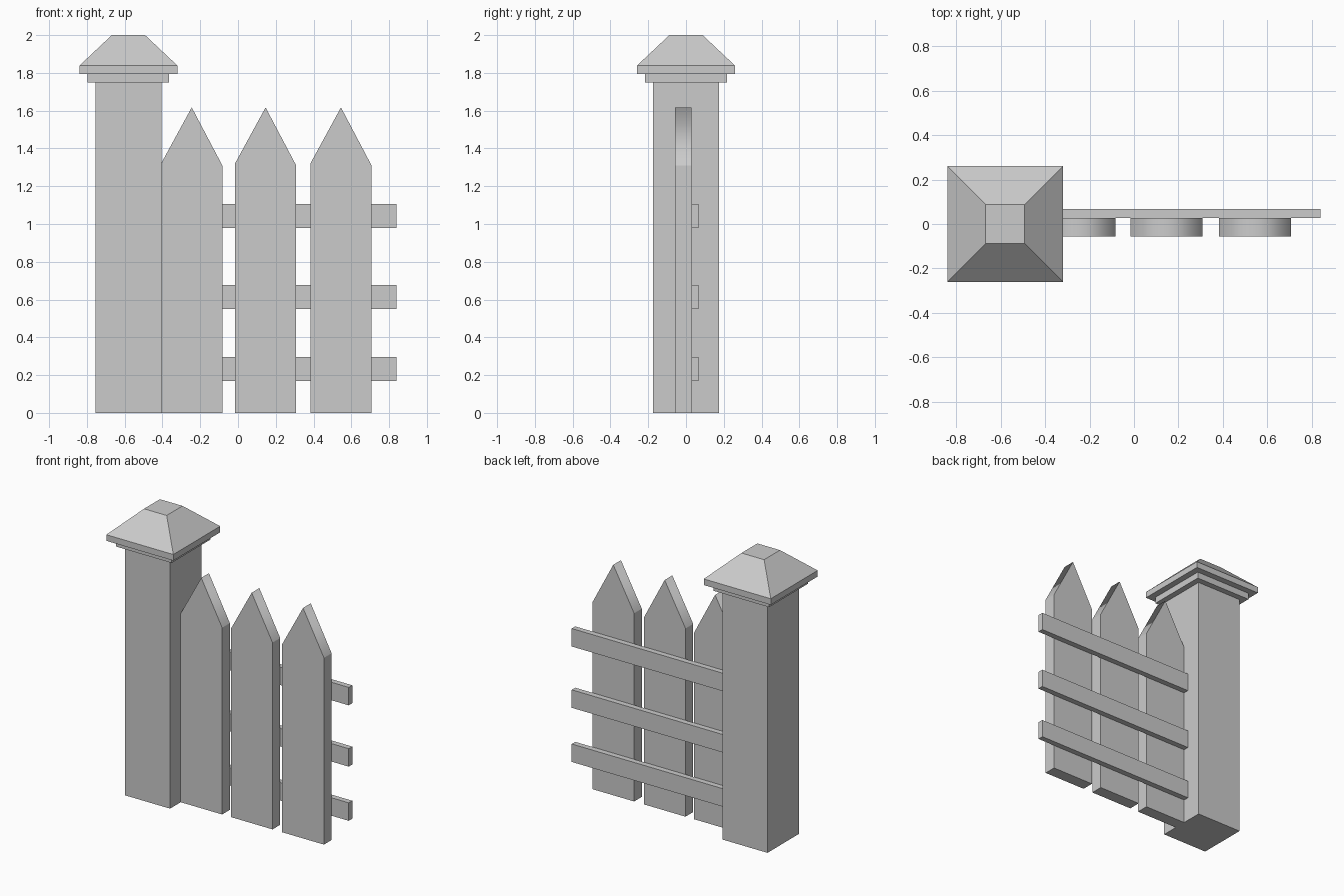
import bpy, bmesh

if "Cube" in bpy.data.objects:
    bpy.data.objects.remove(bpy.data.objects["Cube"])

PX = -0.58  # post centre


def make(name, rings, smooth=()):
    """Skin a list of equal-length vertex rings and cap both ends."""
    bm = bmesh.new()
    vs = [[bm.verts.new(p) for p in r] for r in rings]
    n = len(vs[0])
    for a, b in zip(vs, vs[1:]):
        for i in range(n):
            j = (i + 1) % n
            f = bm.faces.new((a[i], a[j], b[j], b[i]))
            f.smooth = i in smooth
    bm.faces.new(vs[0][::-1])
    bm.faces.new(vs[-1])
    bmesh.ops.recalc_face_normals(bm, faces=bm.faces)
    me = bpy.data.meshes.new(name)
    bm.to_mesh(me)
    bm.free()
    ob = bpy.data.objects.new(name, me)
    bpy.context.collection.objects.link(ob)
    return ob


def square(h, z):
    return [(PX + sx * h, sy * h, z) for sx, sy in ((-1, -1), (1, -1), (1, 1), (-1, 1))]


def extrude_y(name, profile, y0, y1, smooth=()):
    return make(name, [[(x, y, z) for x, z in profile] for y in (y0, y1)], smooth)


# Post, collar and hipped cap
make("post", [square(0.175, 0), square(0.175, 1.75)])
make("post_collar", [square(0.216, 1.75), square(0.216, 1.795)])
make("post_cap", [square(0.26, 1.795), square(0.26, 1.838), square(0.088, 2.0)])

# Pointed pickets, the two sloping faces blend at the tip
for i, cx in enumerate((-0.245, 0.146, 0.545)):
    w = 0.162
    extrude_y(f"picket_{i + 1}",
              [(cx - w, 0), (cx + w, 0), (cx + w, 1.31), (cx, 1.617), (cx - w, 1.32)],
              -0.057, 0.028, smooth=(2, 3))

# Rails behind the pickets
for i, z in enumerate((0.17, 0.55, 0.98)):
    extrude_y(f"rail_{i + 1}",
              [(-0.42, z), (0.84, z), (0.84, z + 0.126), (-0.42, z + 0.126)],
              0.028, 0.067)
